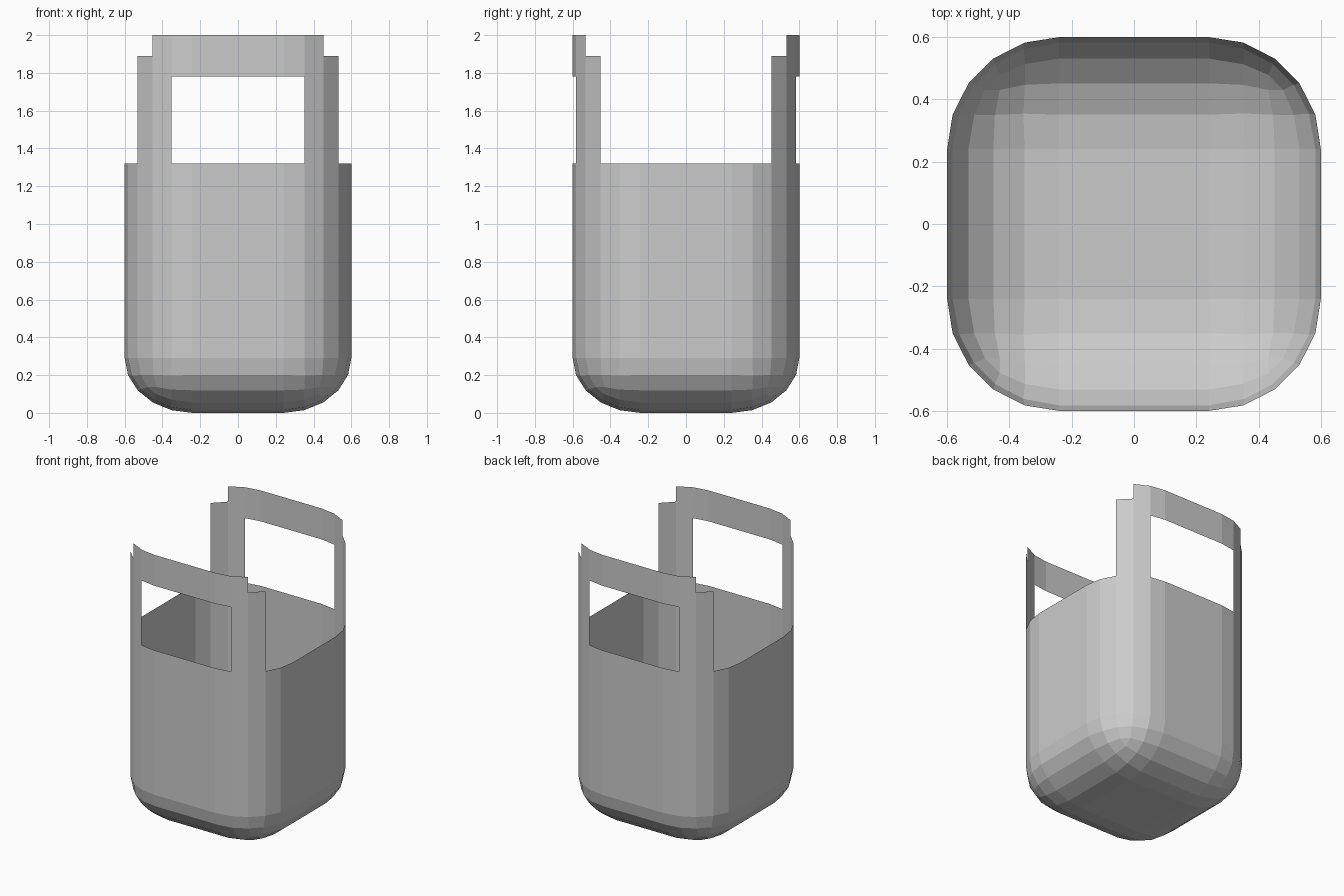
import bpy, bmesh

cube = bpy.data.objects.get("Cube")
if cube:
    bpy.data.objects.remove(cube, do_unlink=True)

HALF, RADIUS, BASE_HEIGHT = 0.6, 0.36, 0.29
RIM, WINDOW_TOP, POST_TOP, TOP = 1.32, 1.78, 1.89, 2.0

grey = bpy.data.materials.new("plain grey")
grey.use_nodes = True
colour = (0.6, 0.6, 0.6, 1)
grey.diffuse_color = colour
grey.node_tree.nodes["Principled BSDF"].inputs["Base Color"].default_value = colour

# Rounded block, opened at the top
bm = bmesh.new()
bmesh.ops.create_cube(bm, size=2 * HALF)
bmesh.ops.bevel(bm, geom=bm.edges[:], offset=RADIUS, segments=5,
                profile=0.5, affect='EDGES')
bmesh.ops.delete(bm, geom=[v for v in bm.verts if v.co.z > HALF - RADIUS + 0.01],
                 context='VERTS')

# Flatten the rounded base and raise the straight walls to the rim
for v in bm.verts:
    v.co.z = RIM if v.co.z > 0 else (v.co.z + HALF) * BASE_HEIGHT / RADIUS

# Extend the wall upwards in bands for the two handles
rim = [e for e in bm.edges if e.is_boundary]
for height in (WINDOW_TOP, POST_TOP, TOP):
    new = bmesh.ops.extrude_edge_only(bm, edges=rim)["geom"]
    for v in new:
        if isinstance(v, bmesh.types.BMVert):
            v.co.z = height
    rim = [e for e in new if isinstance(e, bmesh.types.BMEdge)]


# Cut the open sides, the stepped shoulders and the grip windows
def is_open(face):
    c = face.calc_center_median()
    if c.z < RIM:
        return False
    x, y = abs(c.x), abs(c.y)
    side = x > y + 0.01 and y < 0.44
    corner_side = x > 0.53
    shoulder = x > 0.46 and c.z > POST_TOP
    window = x < 0.35 and c.z < WINDOW_TOP
    return side or corner_side or shoulder or window


bmesh.ops.delete(bm, geom=[f for f in bm.faces if is_open(f)], context='FACES')
loose = [e for e in bm.edges if not e.link_faces]
bmesh.ops.delete(bm, geom=loose, context='EDGES')
bmesh.ops.delete(bm, geom=[v for v in bm.verts if not v.link_faces], context='VERTS')
bmesh.ops.recalc_face_normals(bm, faces=bm.faces[:])

mesh = bpy.data.meshes.new("basket")
bm.to_mesh(mesh)
bm.free()
mesh.materials.append(grey)
basket = bpy.data.objects.new("basket", mesh)
bpy.context.collection.objects.link(basket)
